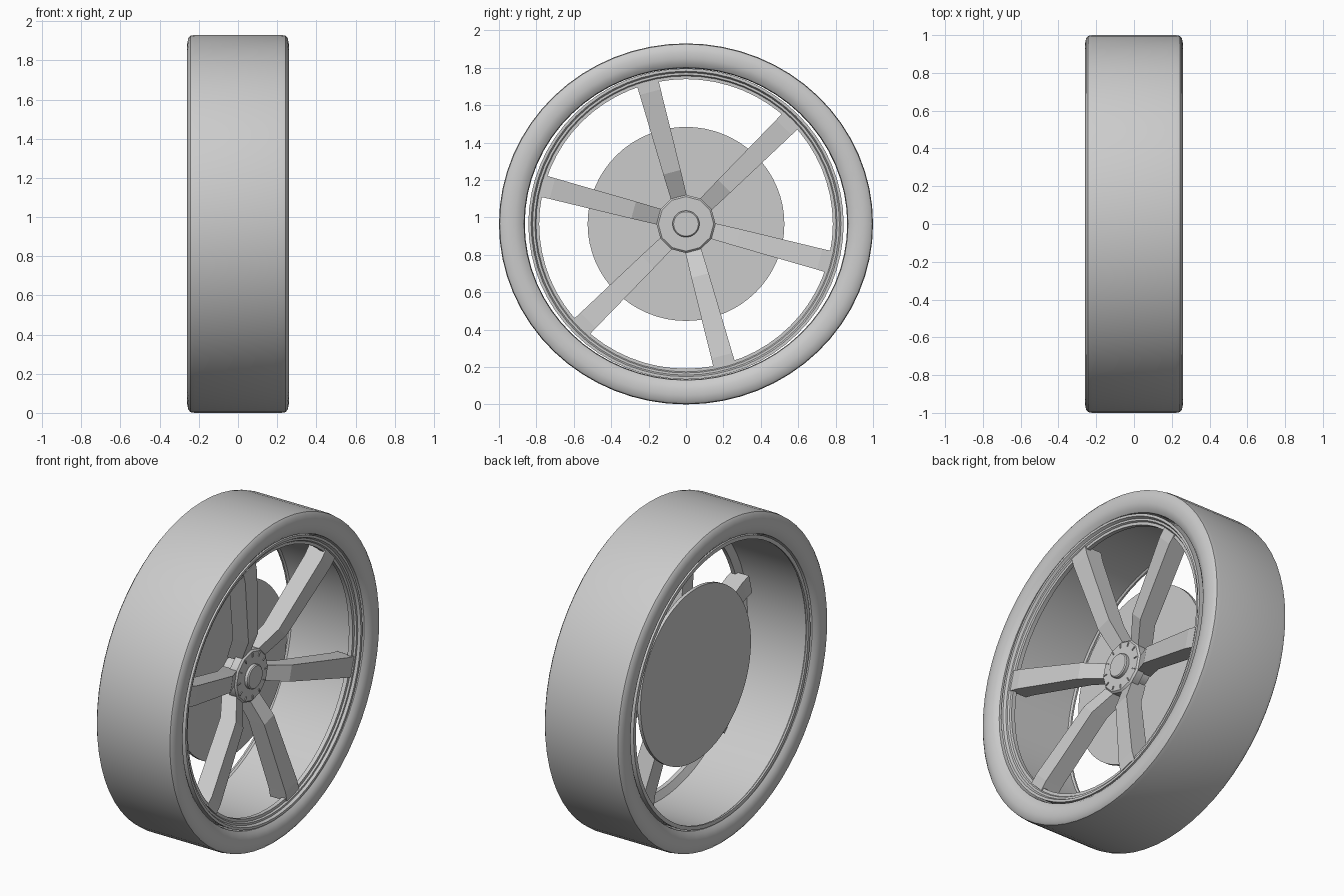
import bpy, bmesh, math
from mathutils import Matrix, Vector

cube = bpy.data.objects.get("Cube")
if cube:
    bpy.data.objects.remove(cube, do_unlink=True)

CENTER_Z = 0.965
TYRE_SQUASH = 0.965   # wheel is slightly flattened in height
RIM_SQUASH = 0.986

grey = bpy.data.materials.new("plain_grey")
grey.use_nodes = True
colour = (0.6, 0.6, 0.6, 1)
grey.diffuse_color = colour
grey.node_tree.nodes["Principled BSDF"].inputs["Base Color"].default_value = colour


def finish(name, bm, squash, smooth=True):
    """Squash and lift the mesh, then link it as an object."""
    bmesh.ops.recalc_face_normals(bm, faces=bm.faces)
    for v in bm.verts:
        v.co.z = v.co.z * squash + CENTER_Z
    mesh = bpy.data.meshes.new(name)
    bm.to_mesh(mesh)
    bm.free()
    mesh.materials.append(grey)
    obj = bpy.data.objects.new(name, mesh)
    bpy.context.collection.objects.link(obj)
    if smooth:
        bpy.ops.object.select_all(action='DESELECT')
        obj.select_set(True)
        bpy.context.view_layer.objects.active = obj
        bpy.ops.object.shade_smooth_by_angle(angle=math.radians(35))
    return obj


def lathe(name, profile, squash, closed=True, steps=64):
    """Spin a (radius, x) profile around the x axis."""
    bm = bmesh.new()
    rings = []
    for i in range(steps):
        a = math.tau * i / steps
        rings.append([bm.verts.new((x, r * math.cos(a), r * math.sin(a)))
                      for r, x in profile])
    count = len(profile)
    for i in range(steps):
        a, b = rings[i], rings[(i + 1) % steps]
        for j in range(count if closed else count - 1):
            k = (j + 1) % count
            bm.faces.new((a[j], a[k], b[k], b[j]))
    if not closed:
        for j in (0, -1):
            bm.faces.new([ring[j] for ring in rings])
    return finish(name, bm, squash)


# Tyre: flat tread, rounded shoulders, open in the middle
side = [(0.862, 0.2), (0.866, 0.235), (0.885, 0.25), (0.915, 0.26),
        (0.95, 0.26), (0.982, 0.254), (0.996, 0.243), (1.0, 0.22)]
tyre_profile = side + [(r, -x) for r, x in reversed(side)]
lathe("tyre", tyre_profile, TYRE_SQUASH)

# Rim: thin barrel with a stepped ring on the outer side
lathe("rim", [(0.843, -0.24), (0.843, 0.24), (0.828, 0.24), (0.82, 0.225),
              (0.808, 0.225), (0.802, 0.215), (0.785, 0.215), (0.785, 0.19),
              (0.828, 0.17), (0.828, -0.22), (0.82, -0.23), (0.82, -0.24)],
      RIM_SQUASH)

# Rear disc, axle, hub and plain cap
lathe("rear_disc", [(0.526, -0.065), (0.526, -0.045)], RIM_SQUASH, closed=False)
lathe("axle", [(0.09, -0.05), (0.09, 0.08)], RIM_SQUASH, closed=False, steps=24)
lathe("hub", [(0.158, 0.04), (0.158, 0.085), (0.148, 0.095)], RIM_SQUASH,
      closed=False, steps=12)
lathe("hub_cap", [(0.072, 0.09), (0.072, 0.112), (0.066, 0.118)], RIM_SQUASH,
      closed=False, steps=32)

# Small marks around the hub face
bm = bmesh.new()
for i in range(12):
    turn = Matrix.Rotation(math.tau * i / 12, 4, 'X')
    size = Matrix.Diagonal((0.008, 0.024, 0.006, 1))
    bmesh.ops.create_cube(bm, size=1, matrix=turn @ Matrix.Translation((0.096, 0.128, 0)) @ size)
finish("hub_marks", bm, RIM_SQUASH, smooth=False)


# Spokes: sections of radius, front x, back x, half width
sections = [(0.13, 0.075, -0.02, 0.043), (0.29, 0.155, 0.05, 0.048),
            (0.74, 0.222, 0.11, 0.058), (0.80, 0.222, 0.11, 0.06)]
for n in range(6):
    turn = Matrix.Rotation(math.radians(45 + 60 * n), 3, 'X')
    bm = bmesh.new()
    loops = []
    for r, front, back, w in sections:
        corners = [(front, r, -w), (front, r, w), (back, r, w), (back, r, -w)]
        loops.append([bm.verts.new(turn @ Vector(c)) for c in corners])
    for a, b in zip(loops, loops[1:]):
        for j in range(4):
            k = (j + 1) % 4
            bm.faces.new((a[j], a[k], b[k], b[j]))
    bm.faces.new(loops[0])
    bm.faces.new(loops[-1])
    finish(f"spoke_{n + 1}", bm, RIM_SQUASH, smooth=False)
